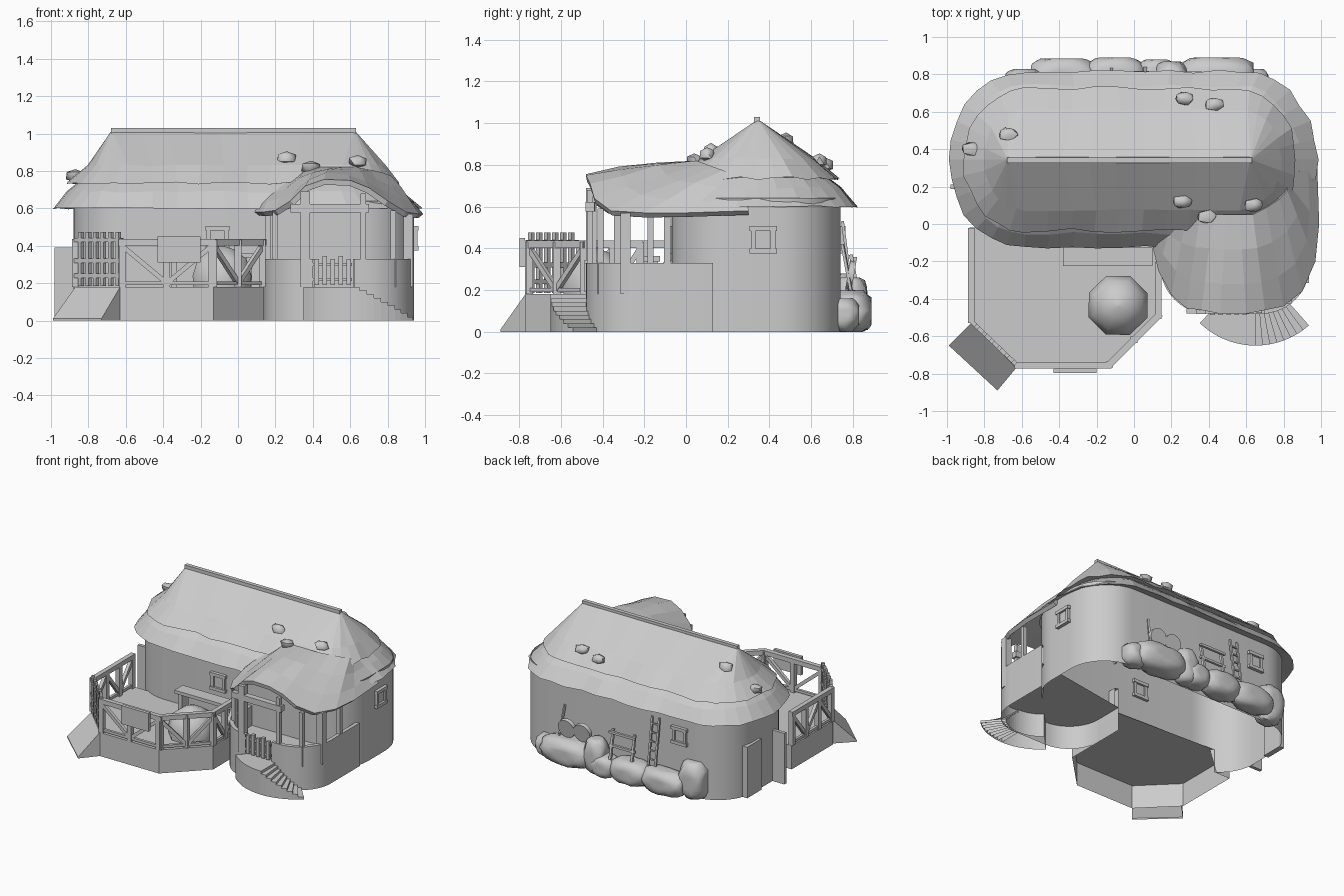
import bpy, bmesh, math, random
from mathutils import Vector, Matrix

random.seed(4)
if bpy.data.objects.get("Cube"):
    bpy.data.objects.remove(bpy.data.objects["Cube"], do_unlink=True)

clay = bpy.data.materials.new("plain_grey")
clay.use_nodes = True
GREY = (0.6, 0.6, 0.6, 1)
clay.diffuse_color = GREY
next(n for n in clay.node_tree.nodes if n.type == 'BSDF_PRINCIPLED').inputs["Base Color"].default_value = GREY


def finish(name, bm, smooth=0, thick=0):
    mesh = bpy.data.meshes.new(name)
    bm.to_mesh(mesh)
    bm.free()
    ob = bpy.data.objects.new(name, mesh)
    bpy.context.collection.objects.link(ob)
    mesh.materials.append(clay)
    if thick:
        mod = ob.modifiers.new("thickness", 'SOLIDIFY')
        mod.thickness, mod.offset = thick, -1
    if smooth:
        bpy.ops.object.select_all(action='DESELECT')
        ob.select_set(True)
        bpy.context.view_layer.objects.active = ob
        bpy.ops.object.shade_smooth_by_angle(angle=math.radians(smooth))


def loft(name, rows, closed=True, cap_first=False, cap_last=False, smooth=0, thick=0):
    """Skin between rows of points that all have the same length."""
    bm = bmesh.new()
    vs = [[bm.verts.new(p) for p in row] for row in rows]
    n = len(rows[0])
    for a, b in zip(vs, vs[1:]):
        for i in range(n if closed else n - 1):
            j = (i + 1) % n
            bm.faces.new((a[i], a[j], b[j], b[i]))
    if cap_first:
        bm.faces.new(vs[0][::-1])
    if cap_last:
        bm.faces.new(vs[-1])
    finish(name, bm, smooth, thick)


def sheet(name, points):
    bm = bmesh.new()
    bm.faces.new([bm.verts.new(p) for p in points])
    finish(name, bm)


def at_z(points, z):
    return [(p[0], p[1], z) for p in points]


def box(name, centre, size, turn=0):
    bm = bmesh.new()
    bmesh.ops.create_cube(bm, size=1, matrix=Matrix.Translation(centre)
                          @ Matrix.Rotation(turn, 4, 'Z') @ Matrix.Diagonal((*size, 1)))
    finish(name, bm)


def beam(name, p, q, w=0.025):
    p, q = Vector(p), Vector(q)
    d = q - p
    bm = bmesh.new()
    bmesh.ops.create_cube(bm, size=1, matrix=Matrix.Translation((p + q) / 2)
                          @ d.to_track_quat('X', 'Z').to_matrix().to_4x4()
                          @ Matrix.Diagonal((d.length, w, w, 1)))
    finish(name, bm)


def rock(name, centre, size, rough, detail):
    bm = bmesh.new()
    bmesh.ops.create_icosphere(bm, subdivisions=detail, radius=1)
    for v in bm.verts:
        k = random.uniform(1 - rough, 1 + rough) / 0.85
        v.co = Vector([m + s * max(-1, min(1, c * k)) for m, s, c in zip(centre, size, v.co)])
    finish(name, bm, 50)


def arc(cx, cy, rx, ry, a, b, n):
    angles = [math.radians(a + (b - a) * i / n) for i in range(n + 1)]
    return [(cx + rx * math.cos(t), cy + ry * math.sin(t)) for t in angles]


# House walls, open underneath; the front stands on the raised floors
R, FLOOR = 0.3, 0.18
wall = (arc(-0.88 + R, -0.07 + R, R, R, 180, 270, 10) + arc(0.94 - R, -0.07 + R, R, R, 270, 360, 10)
        + arc(0.94 - R, 0.74 - R, R, R, 0, 90, 10) + arc(-0.88 + R, 0.74 - R, R, R, 90, 180, 10))
foot = [(x, y, FLOOR if y < -0.02 else 0) for x, y in wall]
loft("house_wall", [foot, at_z(wall, 0.64)], smooth=30)


# Thatched roof in two layers
def roof_ring(xl, xr, d, z, wobble=0):
    rx, mid = d * 0.85, 0.345
    right = arc(xr - rx, mid, rx, d, -90, 90, 14)
    left = arc(xl + rx, mid, rx, d, 90, 270, 14)

    def side(a, b):
        return [tuple(Vector(a).lerp(Vector(b), k / 9)) for k in range(1, 9)]
    out = []
    for x, y in right + side(right[-1], left[0]) + left + side(left[-1], right[0]):
        k = random.uniform(-wobble, wobble)
        out.append((x * (1 + k / 2), mid + (y - mid) * (1 + k), z + random.uniform(-wobble, wobble) / 4))
    return out


loft("lower_thatch", [roof_ring(-0.83, 0.8, 0.31, 0.76), roof_ring(-0.91, 0.89, 0.395, 0.69, 0.02),
                      roof_ring(-0.99, 0.98, 0.47, 0.6, 0.02), roof_ring(-0.9, 0.92, 0.4, 0.62)],
     cap_last=True)
loft("upper_thatch", [roof_ring(-0.68, 0.63, 0.012, 1.01), roof_ring(-0.81, 0.79, 0.27, 0.83, 0.02),
                      roof_ring(-0.91, 0.87, 0.38, 0.735, 0.03), roof_ring(-0.83, 0.8, 0.3, 0.74)],
     cap_first=True)
box("ridge_beam", (-0.025, 0.34, 1.015), (1.31, 0.03, 0.03))

# Porch roof: swept from an eave that lifts into an arch up to the main slope
eave = [(.09, -.08, .58), (.13, -.25, .58), (.2, -.38, .59), (.28, -.45, .64), (.36, -.46, .72),
        (.46, -.48, .755), (.6, -.48, .75), (.7, -.46, .71), (.8, -.44, .64), (.9, -.36, .58),
        (.97, -.2, .57), (.99, 0, .57), (.98, .3, .58)]
rows = []
for t in (1, 0.7, 0.35, 0):
    row = []
    for i, e in enumerate(eave):
        k = i / (len(eave) - 1)
        top = Vector((0.14 + 0.68 * min(1, k * 1.25), 0.05 + 0.55 * max(0, k - 0.6),
                      0.82 - 0.4 * max(0, 0.3 - k) - 0.2 * max(0, k - 0.6)))
        p = top.lerp(Vector(e), t)
        p.z += 0.01 * math.sin(math.pi * t) + (random.uniform(-.01, .01) if 0 < t < 1 else 0)
        row.append(p)
    rows.append(row)
loft("porch_thatch", rows, closed=False, thick=0.03)

# Porch floor and low curved wall with a gap for the gate
porch = ([(0.14, 0)] + arc(0.4, -0.22, 0.26, 0.26, 180, 270, 10)
         + [(0.62, -0.48)] + arc(0.68, -0.22, 0.26, 0.26, 270, 360, 10) + [(0.94, 0.13)])
sheet("porch_floor", at_z(porch, FLOOR))
for name, part in (("left", porch[12:]), ("right", porch[:12])):
    inner = [(0.54 + (x - 0.54) * 0.93, -0.1 + (y + 0.1) * 0.93) for x, y in part]
    loft("porch_wall_" + name, [at_z(part, 0), at_z(part, 0.33), at_z(inner, 0.33), at_z(inner, FLOOR)],
         closed=False, smooth=30)
sheet("porch_sill", [(*porch[11], 0), (*porch[12], 0), (*porch[12], FLOOR), (*porch[11], FLOOR)])
for x, y, w, top in ((.36, -.455, .05, .69), (.67, -.46, .03, .68), (.83, -.41, .03, .59), (.91, -.29, .05, .57),
                     (.92, -.09, .03, .57), (.2, -.33, .03, .59), (.16, -.17, .03, .59)):
    beam("porch_post", (x, y, FLOOR), (x, y, top), w)
beam("porch_lintel", (0.28, -0.455, 0.6), (0.7, -0.46, 0.6), 0.045)
for i in range(5):
    x = 0.42 + i * 0.043
    beam("porch_gate_slat", (x, -0.475, 0.19), (x, -0.475, 0.33 + 0.015 * (i % 2)), 0.025)
for z in (0.22, 0.3):
    beam("porch_gate_rail", (0.4, -0.47, z), (0.61, -0.47, z), 0.018)


# Curved landing and fan of steps
def wedge(name, a, b, z, n=1):
    ring = arc(0.65, -0.22, 0.43, 0.43, a, b, n) + arc(0.65, -0.22, 0.25, 0.25, b, a, n)
    loft(name, [at_z(ring, 0), at_z(ring, z)], cap_last=True, smooth=30)


wedge("landing", 226, 270, FLOOR, 10)
for i in range(8):
    wedge("step", 270 + i * 5.2, 275.2 + i * 5.2, 0.16 - i * 0.02)

# Raised patio, open underneath, with a ramp
patio = [(-.74, -.02), (-.88, -.02), (-.88, -.52), (-.63, -.77), (-.13, -.77), (.14, -.5), (.14, -.06)]
loft("patio_base", [at_z(patio, 0), at_z(patio, FLOOR)], closed=False)
sheet("patio_deck", at_z(patio, FLOOR))
near, far = [(-.87, -.53), (-.63, -.77)], [(-.99, -.65), (-.73, -.89)]
loft("ramp", [at_z(near, FLOOR), at_z(far, 0.01), at_z(far, 0)], closed=False)
for p, q in zip(near, far):
    sheet("ramp_side", [(*p, FLOOR), (*q, 0.01), (*q, 0), (*p, 0)])


# Timber railing with slanted braces
def fence(p, q, bays):
    p, q = Vector((*p, 0)), Vector((*q, 0))

    def pt(t, z):
        return p.lerp(q, t) + Vector((0, 0, z))
    beam("fence_top_rail", pt(-0.04, 0.42), pt(1.04, 0.42), 0.035)
    beam("fence_low_rail", pt(0, 0.2), pt(1, 0.2), 0.02)
    for i in range(bays + 1):
        beam("fence_post", pt(i / bays, FLOOR), pt(i / bays, 0.43), 0.035)
    for i in range(bays):
        a, b = (i, i + 1) if i % 2 else (i + 1, i)
        beam("fence_brace", pt(a / bays, 0.2), pt(b / bays, 0.4), 0.025)


fence((-.87, -.04), (-.87, -.51), 3)
fence((-.62, -.755), (-.14, -.755), 2)
fence((-.13, -.75), (.13, -.49), 2)
fence((.13, -.48), (.13, -.22), 2)
for i in range(6):
    t = (i + 0.5) / 6
    box("patio_gate_slat", (-0.86 + 0.24 * t, -0.53 - 0.23 * t, 0.33), (0.022, 0.022, 0.29), math.pi / 4)
for z in (0.24, 0.32, 0.43):
    beam("patio_gate_rail", (-.87, -.52, z), (-.62, -.76, z), 0.022)
box("hanging_board", (-0.315, -0.785, 0.38), (0.23, 0.025, 0.14))

# Patio furniture: eight-sided mound and long table
mound = [at_z(arc(-0.085, -0.435, r, r, 22, 337, 7), z)
         for r, z in ((.165, .18), (.17, .24), (.14, .33), (.07, .38), (.01, .4))]
loft("mound", mound, cap_last=True, smooth=60)
box("table_top", (-0.14, -0.175, 0.35), (0.48, 0.1, 0.025))
for x in (-0.34, 0.06):
    box("table_leg", (x, -0.175, 0.26), (0.03, 0.08, 0.16))


# Windows: pane, posts and overhanging bars
def window(centre, turn):
    m = Matrix.Translation(centre) @ Matrix.Rotation(turn, 4, 'Z')
    box("window_pane", centre, (0.1, 0.012, 0.1), turn)
    for s in (-1, 1):
        box("window_jamb", m @ Vector((s * 0.047, 0, 0)), (0.022, 0.035, 0.11), turn)
        box("window_bar", m @ Vector((0, 0, s * 0.054)), (0.13, 0.045, 0.024), turn)


window((-0.11, -0.072, 0.44), 0)
window((-0.47, 0.742, 0.44), 0)
window((0.942, 0.37, 0.44), math.pi / 2)

# Side door: one closed leaf, one open
box("door_closed_leaf", (-0.88, 0.46, 0.195), (0.04, 0.17, 0.39))
box("door_open_leaf", (-0.93, 0.2, 0.195), (0.1, 0.025, 0.39))

# Boulders resting on the ground along the back wall
for x, y, sx, sy, sz in ((.44, .79, .2, .1, .1), (.2, .79, .08, .08, .13), (.12, .8, .1, .08, .08),
                         (-.1, .8, .15, .09, .09), (-.38, .8, .17, .085, .09),
                         (-.59, .74, .1, .09, .14), (.63, .75, .09, .08, .08)):
    rock("boulder", (x, y, sz), (sx, sy, sz), 0.06, 3)

# Things leaning on the back wall: discs, pole, rack and ladder
for x in (0.32, 0.45):
    bm = bmesh.new()
    bmesh.ops.create_cone(bm, cap_ends=True, segments=16, radius1=0.07, radius2=0.07, depth=0.03,
                          matrix=Matrix.Translation((x, 0.79, 0.27)) @ Matrix.Rotation(math.radians(80), 4, 'X'))
    finish("round_disc", bm, 30)
beam("leaning_pole", (0.52, 0.8, 0.15), (0.5, 0.75, 0.42), 0.014)
for x in (-0.12, 0.06):
    beam("rack_post", (x, 0.83, 0.15), (x, 0.79, 0.37), 0.018)
for z in (0.25, 0.35):
    beam("rack_bar", (-0.14, 0.81, z), (0.08, 0.81, z), 0.018)
for x in (-0.3, -0.24):
    beam("ladder_rail", (x, 0.8, 0.15), (x, 0.75, 0.53), 0.014)
for i in range(5):
    y, z = 0.79 - i * 0.008, 0.22 + i * 0.065
    beam("ladder_rung", (-0.3, y, z), (-0.24, y, z), 0.01)

# Stones weighing down the thatch
for x, y, z in ((.27, .67, .8), (.43, .64, .82), (-.67, .48, .92), (-.87, .4, .775),
                (.26, .12, .87), (.39, .04, .82), (.64, .1, .85)):
    rock("roof_stone", (x, y, z), (0.05, 0.035, 0.035), 0.12, 1)
